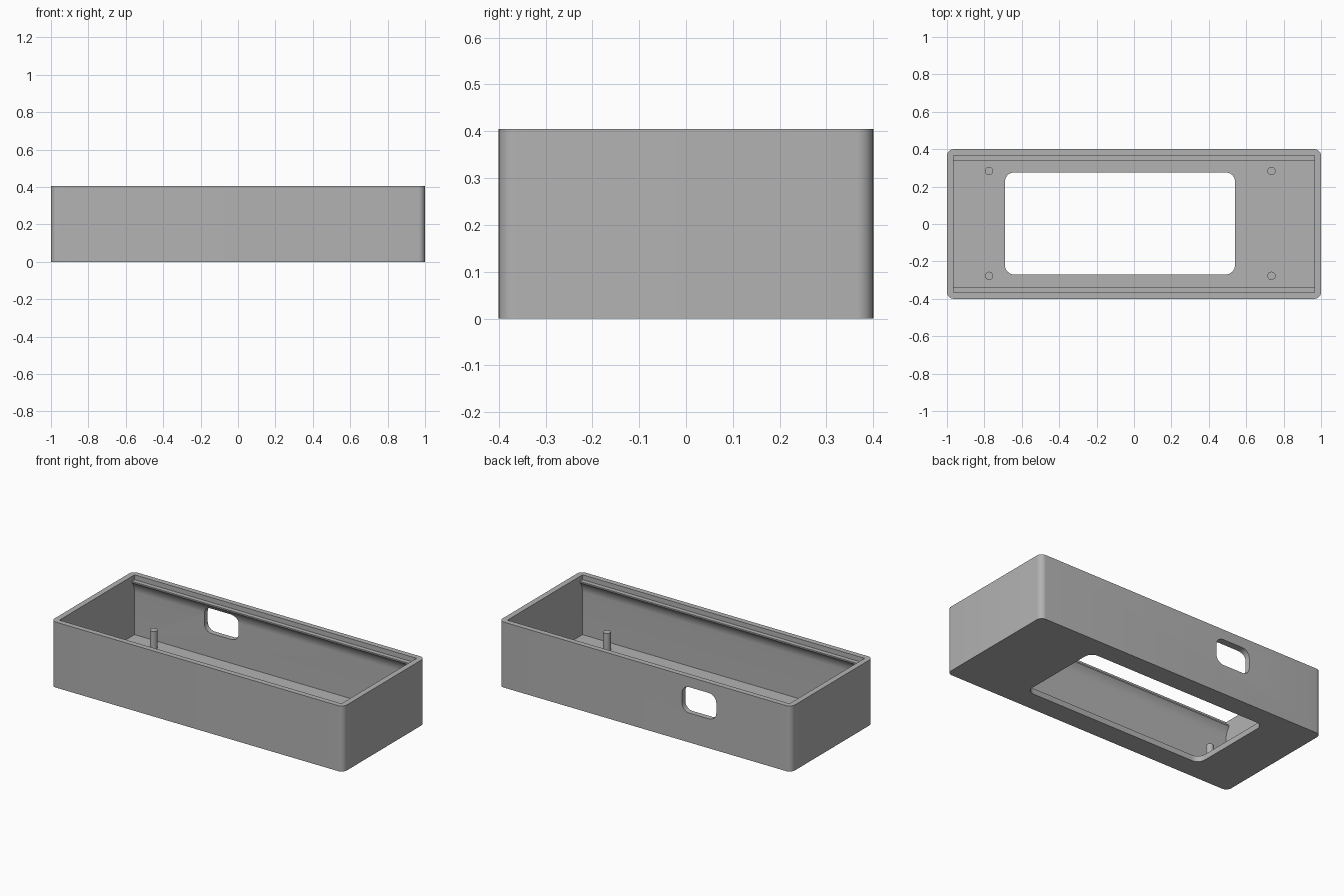
import bpy, bmesh, math
from mathutils import Vector

cube = bpy.data.objects.get("Cube")
if cube:
    bpy.data.objects.remove(cube, do_unlink=True)

L, W, H = 2.0, 0.8, 0.405      # outer size
FLOOR = 0.035
IN_X, IN_Y, LIP_Y = 0.965, 0.367, 0.34

grey = bpy.data.materials.new("plain grey")
colour = (0.45, 0.45, 0.45, 1)
grey.use_nodes = True
grey.diffuse_color = colour
grey.node_tree.nodes["Principled BSDF"].inputs["Base Color"].default_value = colour


def rounded_rect(w, h, r, steps=8):
    pts = []
    for i, (sx, sy) in enumerate([(1, 1), (-1, 1), (-1, -1), (1, -1)]):
        for k in range(steps + 1):
            a = math.radians(90) * (i + k / steps)
            pts.append((sx * (w / 2 - r) + r * math.cos(a),
                        sy * (h / 2 - r) + r * math.sin(a)))
    return pts


def prism(name, points, push):
    """Extrude a flat outline of 3D points along a vector."""
    bm = bmesh.new()
    face = bm.faces.new([bm.verts.new(p) for p in points])
    new = bmesh.ops.extrude_face_region(bm, geom=[face])["geom"]
    bmesh.ops.translate(bm, vec=Vector(push),
                        verts=[v for v in new if isinstance(v, bmesh.types.BMVert)])
    bmesh.ops.recalc_face_normals(bm, faces=bm.faces)
    mesh = bpy.data.meshes.new(name)
    bm.to_mesh(mesh)
    bm.free()
    mesh.materials.append(grey)
    obj = bpy.data.objects.new(name, mesh)
    bpy.context.collection.objects.link(obj)
    return obj


def activate(obj):
    bpy.ops.object.select_all(action='DESELECT')
    obj.select_set(True)
    bpy.context.view_layer.objects.active = obj


def cut(target, cutter):
    mod = target.modifiers.new("cut", 'BOOLEAN')
    mod.operation, mod.solver, mod.object = 'DIFFERENCE', 'EXACT', cutter
    activate(target)
    bpy.ops.object.modifier_apply(modifier=mod.name)
    bpy.data.objects.remove(cutter, do_unlink=True)


# Outer block with rounded upright corners
case = prism("case", [(x, y, 0) for x, y in rounded_rect(L, W, 0.035)], (0, 0, H))

# Cavity section: straight wall, cove below the lip, ledge, rim recess
ledge_z, lip_z, cove_h = 0.375, 0.367, 0.07
half = [(IN_Y, FLOOR)]
radius = (cove_h ** 2 + (IN_Y - LIP_Y) ** 2) / (2 * (IN_Y - LIP_Y))
sweep = math.asin(cove_h / radius)
for k in range(9):
    a = sweep * k / 8
    half.append((IN_Y - radius * (1 - math.cos(a)),
                 lip_z - cove_h + radius * math.sin(a)))
half += [(LIP_Y, ledge_z), (IN_Y, ledge_z), (IN_Y, H + 0.1)]
section = half + [(-y, z) for y, z in reversed(half)]
cut(case, prism("cavity_cutter", [(-IN_X, y, z) for y, z in section], (2 * IN_X, 0, 0)))

# Window in the floor
cut(case, prism("floor_cutter",
                [(x - 0.075, y + 0.003, -0.1) for x, y in rounded_rect(1.23, 0.546, 0.05)],
                (0, 0, 0.2)))

# Port in the back wall
cut(case, prism("port_cutter",
                [(x - 0.37, 0.3, z + 0.262) for x, z in rounded_rect(0.235, 0.16, 0.05)],
                (0, 0.2, 0)))
activate(case)
bpy.ops.object.shade_smooth_by_angle(angle=math.radians(30))

# Four mounting pegs
for x, side in ((-0.775, "right"), (0.735, "left")):
    for y, end in ((-0.277, "front"), (0.283, "back")):
        bottom, top = FLOOR - 0.01, 0.148
        bpy.ops.mesh.primitive_cylinder_add(vertices=32, radius=0.022, depth=top - bottom,
                                            location=(x, y, (top + bottom) / 2))
        peg = bpy.context.object
        peg.name = f"peg_{end}_{side}"
        peg.data.materials.append(grey)
        bpy.ops.object.shade_smooth_by_angle(angle=math.radians(30))
